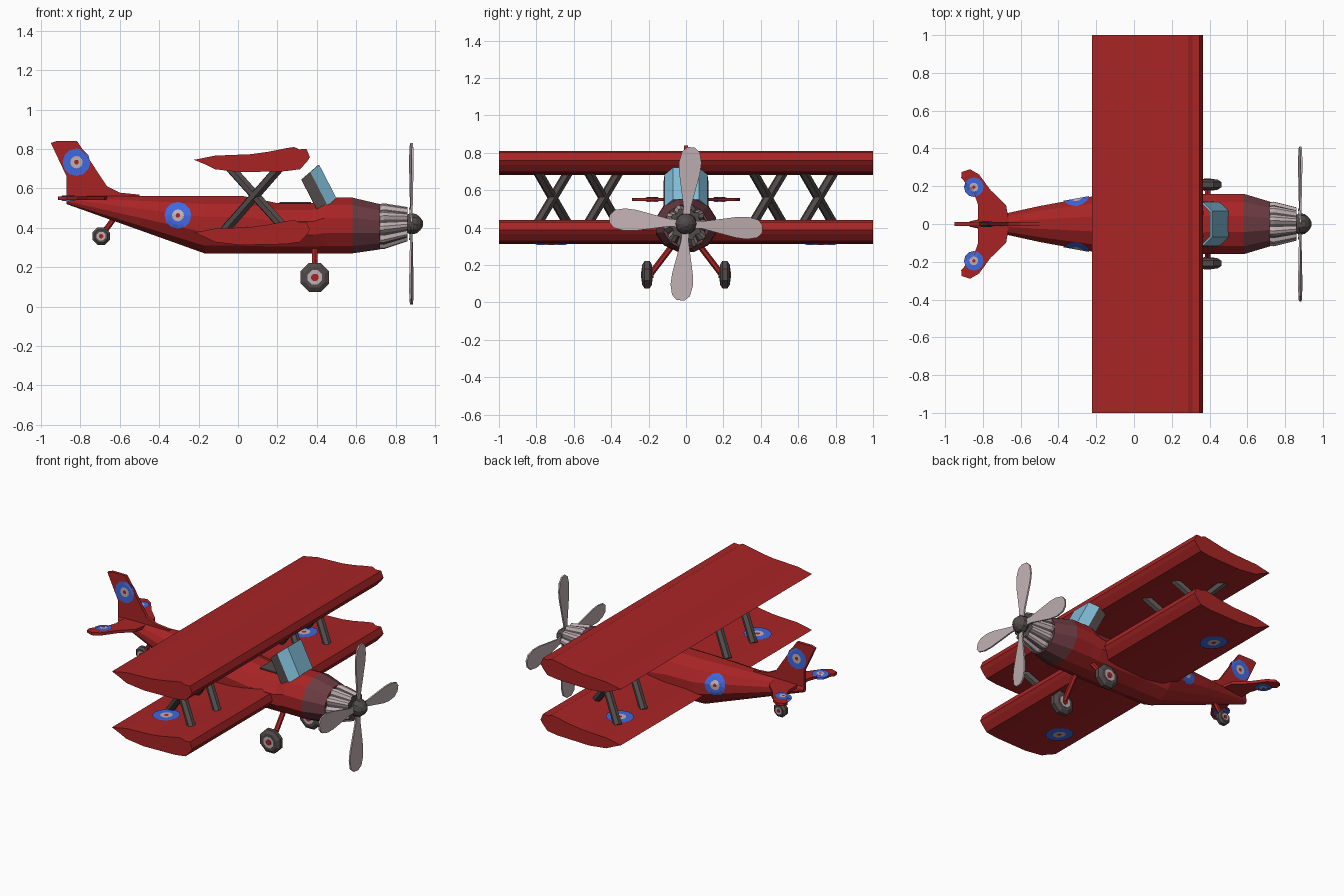
import bpy, bmesh
from math import sin, cos, pi, radians
from mathutils import Vector, Matrix
from mathutils.bvhtree import BVHTree

if "Cube" in bpy.data.objects:
    bpy.data.objects.remove(bpy.data.objects["Cube"])


def material(name, rgb):
    m = bpy.data.materials.new(name)
    lin = [(c / 255 / 12.92) if c < 10 else ((c / 255 + 0.055) / 1.055) ** 2.4 for c in rgb]
    m.diffuse_color = (*lin, 1)
    m.use_nodes = True
    m.node_tree.nodes["Principled BSDF"].inputs["Base Color"].default_value = m.diffuse_color
    return m


RED = material("red_paint", (168, 36, 37))
BLUE = material("roundel_blue", (64, 104, 222))
PALE = material("pale_metal", (192, 176, 178))
DARK = material("dark_grey", (82, 74, 74))
GLASS = material("glass_blue", (128, 188, 216))
COWL = material("cowl_mauve", (108, 60, 66))


def build(name, verts, faces, mats, rule=None, recalc=True):
    me = bpy.data.meshes.new(name)
    me.from_pydata([tuple(v) for v in verts], [], faces)
    for m in mats:
        me.materials.append(m)
    bm = bmesh.new()
    bm.from_mesh(me)
    if recalc:
        bmesh.ops.recalc_face_normals(bm, faces=bm.faces)
    if rule:
        for f in bm.faces:
            f.material_index = rule(f)
    bm.to_mesh(me)
    bm.free()
    ob = bpy.data.objects.new(name, me)
    bpy.context.collection.objects.link(ob)
    return ob


def loft(name, rings, mats, rule=None):
    n = len(rings[0])
    verts = [v for r in rings for v in r]
    faces = [(i * n + j, i * n + (j + 1) % n, (i + 1) * n + (j + 1) % n, (i + 1) * n + j)
             for i in range(len(rings) - 1) for j in range(n)]
    faces += [tuple(range(n)), tuple(range(len(verts) - n, len(verts)))]
    return build(name, verts, faces, mats, rule)


def slab(name, outline, vec, mat):
    a = [Vector(p) - Vector(vec) / 2 for p in outline]
    return loft(name, [a, [p + Vector(vec) for p in a]], [mat])


def rod(name, p, q, r, mat, n=6, r2=None):
    p, q = Vector(p), Vector(q)
    rot = (q - p).to_track_quat('Z', 'Y').to_matrix()
    ring = lambda c, rad: [c + rot @ Vector((rad * cos(2 * pi * (i + .5) / n),
                                             rad * sin(2 * pi * (i + .5) / n), 0)) for i in range(n)]
    return loft(name, [ring(p, r), ring(q, r if r2 is None else r2)], [mat])


def tree(ob):
    return BVHTree.FromPolygons([v.co for v in ob.data.vertices],
                                [tuple(p.vertices) for p in ob.data.polygons])


def roundel(name, target, centre, normal, r):
    """Concentric painted rings laid onto the target's surface."""
    bvh, nrm, n = tree(target), Vector(normal), 12
    rot = nrm.to_track_quat('Z', 'Y').to_matrix()
    radii = [.17 * r, .45 * r, .72 * r, r]
    pts = [(0, 0)] + [(q * cos(2 * pi * i / n), q * sin(2 * pi * i / n)) for q in radii for i in range(n)]
    verts = []
    for x, y in pts:
        start = Vector(centre) + rot @ Vector((x, y, 0))
        hit = bvh.ray_cast(start + nrm * .3, -nrm)[0] or start
        verts.append(hit + nrm * .005)
    faces = [(0, 1 + i, 1 + (i + 1) % n) for i in range(n)]
    for k in range(3):
        a, b = 1 + k * n, 1 + (k + 1) * n
        faces += [(a + i, b + i, b + (i + 1) % n, a + (i + 1) % n) for i in range(n)]
    ob = build(name, verts, faces, [RED, PALE, BLUE], recalc=False)
    for p in ob.data.polygons:
        p.material_index = min(p.index // n, 2)


# fuselage: x, bottom, top, half width
stations = [(-.87, .52, .56, .014), (-.5, .388, .56, .095), (-.17, .27, .56, .155), (.03, .27, .56, .16),
            (.2, .27, .525, .16), (.38, .27, .525, .16), (.44, .27, .553, .16), (.58, .27, .553, .16),
            (.72, .29, .52, .118)]
rings = []
for x, lo, hi, w in stations:
    k = 1 / cos(pi / 12)
    rings.append([(x, w * k * cos(pi * (i + .5) / 6), (lo + hi) / 2 + (hi - lo) / 2 * k * sin(pi * (i + .5) / 6))
                  for i in range(12)])
fuselage = loft("fuselage", rings, [RED, COWL], lambda f: int(f.calc_center_median().x > .59))
for s in (-1, 1):
    roundel("fuselage_roundel", fuselage, (-.305, s * .1, .463), (0, s, 0), .068)
slab("cockpit_floor", [(.21, -.07, .527), (.37, -.07, .527), (.37, .07, .527), (.21, .07, .527)], (0, 0, .008), DARK)

# ribbed engine
n = 40
eng = []
for x, r, c in ((.70, .112, .405), (.74, .118, .408), (.86, .088, .418)):
    eng.append([(x, (r - .012 * (i // 2 % 2)) * cos(2 * pi * i / n), c + (r - .012 * (i // 2 % 2)) * sin(2 * pi * i / n))
                for i in range(n)])
loft("engine", eng, [PALE, DARK], lambda f: 1 if len(f.verts) > 4 or f.index % 4 == 2 else 0)

# spinner and propeller
HUB = Vector((.88, 0, .42))
prof = [(.855, .045), (.875, .058), (.905, .052), (.925, .035), (.94, .012)]
loft("spinner", [[(x, r * cos(pi * i / 5), .42 + r * sin(pi * i / 5)) for i in range(10)] for x, r in prof], [DARK])
half = [(.02, .03), (.02, .09), (.04, .19), (.056, .27), (.06, .33), (.048, .385), (.02, .41)]
blade = [(0, -w, r) for w, r in half] + [(0, w, r) for w, r in reversed(half)]
for k in range(4):
    rot = Matrix.Rotation(radians(90 * k - 4), 3, 'X')
    twist = Matrix.Rotation(radians(6), 3, 'Z')
    slab("propeller_blade", [HUB + rot @ (twist @ Vector(p)) for p in blade], (.01, 0, 0), PALE)

# wings share one ridged section
section = [(-.223, .745), (-.117, .766), (.061, .773), (.15, .785), (.24, .803), (.285, .81), (.31, .798), (.348, .80),
           (.365, .758), (.35, .735), (.315, .697), (.24, .687), (.01, .682), (-.117, .697), (-.168, .722)]
wings = [slab(nm, [(x, 0, z - d) for x, z in section], (0, 2, 0), RED)
         for nm, d in (("upper_wing", 0), ("lower_wing", .37))]
for s in (-1, 1):
    for up in (-1, 1):
        roundel("wing_roundel", wings[1], (-.02, s * .72, .36), (0, 0, up), .085)

# crossed struts between the wings
for y in (-.71, -.44, .44, .71):
    rod("wing_strut", (.225, y - .09, .41), (-.045, y + .09, .71), .026, DARK)
    rod("wing_strut", (-.065, y + .095, .39), (.215, y - .09, .71), .026, DARK)

# windscreen: bent panel slanted backwards
rise, back = Vector((-.088, 0, .17)), Vector((-.09, 0, -.075))
plan = [(1, -.12), (.5, -.115), (0, -.07), (0, .07), (.5, .115), (1, .12)]
verts = [Vector((.5, y, .55)) + back * b + rise * t for t in (0, 1) for b, y in plan]
screen = build("windscreen", verts, [(i, i + 1, i + 7, i + 6) for i in range(5)], [GLASS, DARK], recalc=False)
for p in screen.data.polygons:
    p.material_index = int(p.index in (0, 4))
mod = screen.modifiers.new("thickness", 'SOLIDIFY')
mod.thickness = .012

# tail fin and tailplane
fin_pts = [(-.95, .83), (-.92, .84), (-.817, .84), (-.79, .80), (-.665, .61), (-.6, .578), (-.5, .568),
           (-.5, .54), (-.87, .54), (-.87, .66)]
fin = slab("tail_fin", [(x, 0, z) for x, z in fin_pts], (0, .02, 0), RED)
tail_pts = [(-.825, 0), (-.825, .1), (-.85, .17), (-.915, .245), (-.912, .275), (-.868, .29), (-.82, .262),
            (-.76, .18), (-.677, .1), (-.66, 0)]
for s in (-1, 1):
    roundel("fin_roundel", fin, (-.82, 0, .733), (0, s, 0), .07)
    plane = slab("tailplane", [(x, s * y, .55) for x, y in tail_pts], (0, 0, .018), RED)
    for up in (-1, 1):
        roundel("tailplane_roundel", plane, (-.848, s * .195, .55), (0, 0, up), .052)


# wheels: tyre with pale hub and red cap
def wheel(name, x, y, z, r, w):
    prof = [(-w, .72 * r), (-.5 * w, r), (.5 * w, r), (w, .72 * r)]
    loft(name + "_tyre", [[(x + q * cos(pi * (i + .5) / 4) * 1.04, y + d, z + q * sin(pi * (i + .5) / 4) * 1.04)
                           for i in range(8)] for d, q in prof], [DARK])
    rod(name + "_hub", (x, y - w - .003, z), (x, y + w + .003, z), .52 * r, PALE, 8)
    rod(name + "_cap", (x, y - w - .006, z), (x, y + w + .006, z), .26 * r, RED, 8)


for s in (-1, 1):
    wheel("main_wheel", .39, s * .208, .148, .076, .027)
    rod("main_leg", (.39, s * .06, .32), (.39, s * .19, .15), .016, RED)
wheel("tail_wheel", -.695, 0, .357, .046, .022)
rod("tail_leg", (-.62, 0, .46), (-.695, 0, .357), .014, RED)
